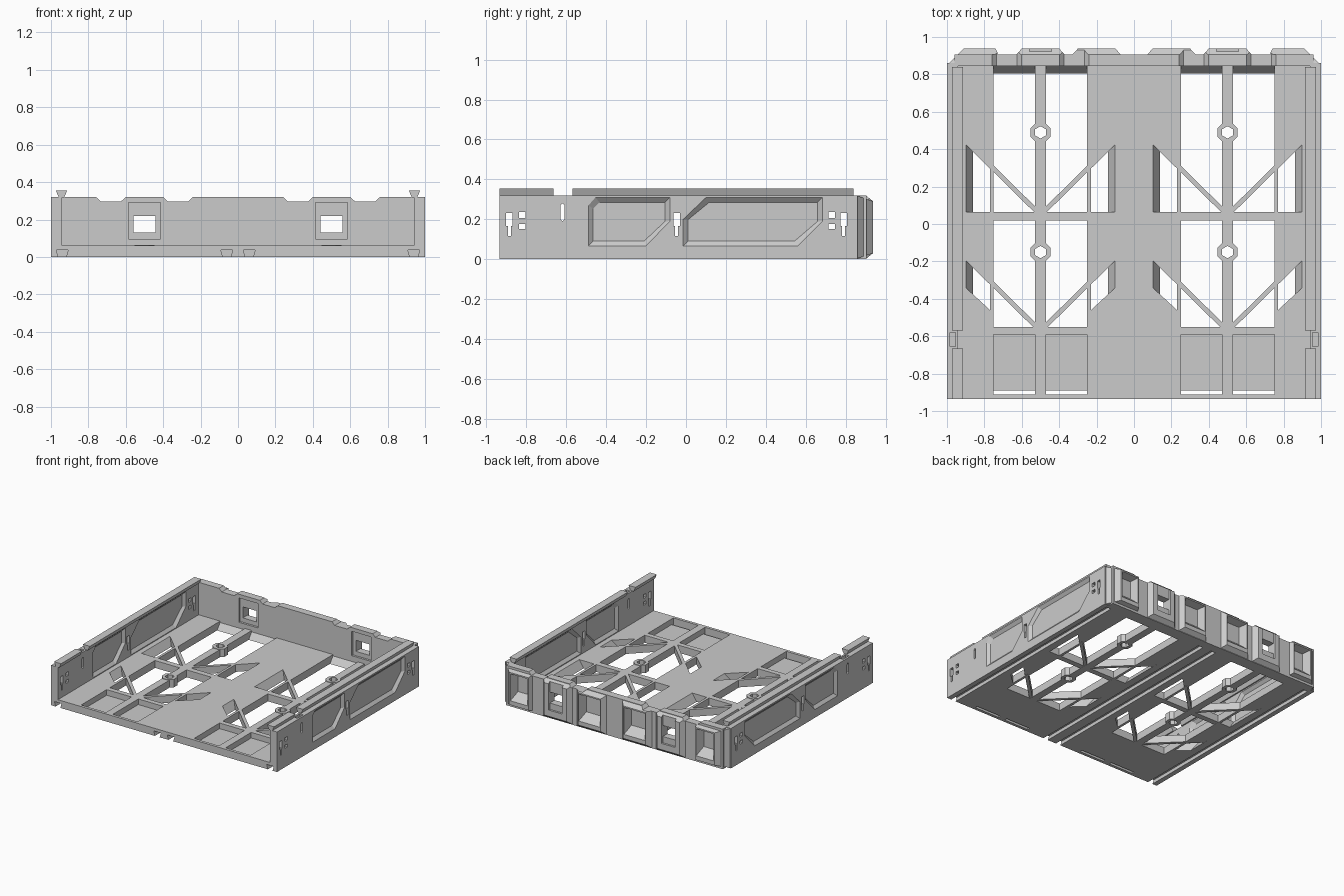
import bpy, bmesh, math

if "Cube" in bpy.data.objects:
    bpy.data.objects.remove(bpy.data.objects["Cube"])


def box(x0, x1, y0, y1, z0, z1):
    r = [(x0, y0), (x1, y0), (x1, y1), (x0, y1)]
    return [(x, y, z0) for x, y in r], [(x, y, z1) for x, y in r]


def prism(pts, axis, d0, d1, pts2=None):
    """Loft a 2D polygon along an axis, optionally to a second polygon."""
    def put(p, d):
        return {'x': (d, p[0], p[1]), 'y': (p[0], d, p[1]), 'z': (p[0], p[1], d)}[axis]
    return [put(p, d0) for p in pts], [put(p, d1) for p in (pts2 or pts)]


def solid(name, lofts):
    bm = bmesh.new()
    for a, b in lofts:
        va, vb = [bm.verts.new(p) for p in a], [bm.verts.new(p) for p in b]
        bm.faces.new(va)
        bm.faces.new(vb)
        for i in range(len(va)):
            j = (i + 1) % len(va)
            bm.faces.new((va[i], va[j], vb[j], vb[i]))
    bmesh.ops.recalc_face_normals(bm, faces=bm.faces)
    me = bpy.data.meshes.new(name)
    bm.to_mesh(me)
    bm.free()
    ob = bpy.data.objects.new(name, me)
    bpy.context.collection.objects.link(ob)
    return ob


def boolean(ob, lofts, op='DIFFERENCE'):
    tool = solid("cutter", lofts)
    tool.hide_render = True
    m = ob.modifiers.new("bool", 'BOOLEAN')
    m.operation, m.object, m.solver = op, tool, 'EXACT'
    bpy.context.view_layer.objects.active = ob
    bpy.ops.object.modifier_apply(modifier=m.name)
    bpy.data.objects.remove(tool)


def ngon(cx, cy, r, n, turn=0.0):
    return [(cx + r * math.cos(turn + 2 * math.pi * i / n),
             cy + r * math.sin(turn + 2 * math.pi * i / n)) for i in range(n)]


def rect(x0, x1, z0, z1):
    return [(x0, z0), (x1, z0), (x1, z1), (x0, z1)]


def flip(pts, s, c=0.0):
    return [(c + s * x, y) for x, y in pts]


T = 0.06      # floor thickness
H = 0.32      # wall height

# dovetail grooves under the floor
grooves = []
for x in (-0.94, -0.06, 0.06, 0.94):
    grooves.append(prism([(x - 0.018, -0.01), (x + 0.018, -0.01), (x + 0.032, 0.037),
                          (x - 0.032, 0.037)], 'y', -1.0, 0.83))

# floor plate with tapered openings and recessed front panels
floor = solid("floor", [box(-0.945, 0.945, -0.935, 0.86, 0, T)])
openings, panels = [], []
for c in (-0.5, 0.5):
    top, bot = rect(c - 0.25, c + 0.25, -0.55, 0.855), rect(c - 0.25, c + 0.25, -0.55, 0.805)
    openings.append(prism(bot, 'z', -0.001, T + 0.001, top))
    for s in (-1, 1):
        up_t = [(0.4, 0.065), (0.4, 0.46), (0.27, 0.33), (0.27, 0.065)]
        up_b = [(0.36, 0.065), (0.36, 0.42), (0.27, 0.33), (0.27, 0.065)]
        lo_t = [(0.4, -0.16), (0.27, -0.29), (0.27, -0.46), (0.4, -0.34)]
        lo_b = [(0.36, -0.2), (0.27, -0.29), (0.27, -0.46), (0.36, -0.377)]
        for t, b in ((up_t, up_b), (lo_t, lo_b)):
            openings.append(prism(flip(b, s, c), 'z', -0.001, T + 0.001, flip(t, s, c)))
        xa, xb = sorted((c + s * 0.03, c + s * 0.25))
        panels.append(box(xa, xb, -0.89, -0.59, 0.015, T + 0.01))
        openings.append(box(xa, xb, -0.912, -0.89, -0.01, T + 0.01))
boolean(floor, openings)
boolean(floor, panels)
boolean(floor, grooves)

# floor bars, screw bosses and diagonal braces
for c in (-0.5, 0.5):
    bar = solid("centre_bar", [box(c - 0.03, c + 0.03, -0.555, 0.86, 0, T)])
    bosses = (-0.15, 0.49)
    boolean(bar, [prism(ngon(c, y, 0.058, 8, math.pi / 8), 'z', 0, T + 0.004) for y in bosses], 'UNION')
    boolean(bar, [prism(ngon(c, y, 0.033, 6, math.pi / 6), 'z', -0.1, 0.1) for y in bosses])
    braces = []
    for s in (-1, 1):
        for y0, y1 in ((0.46, 0.09), (-0.16, -0.53)):
            q = [(0.4, y0), (0.025, y1), (0.025, y1 - 0.035), (0.4, y0 - 0.035)]
            braces.append(prism(flip(q, s, c), 'z', 0.002, T))
    solid("diagonal_braces", braces)
    solid("cross_bar", [box(c - 0.41, c + 0.41, 0.02, 0.065, 0.001, T)])


def inset(pts, d):
    """Shrink a polygon towards its middle by d on every side."""
    us, vs = [p[0] for p in pts], [p[1] for p in pts]
    cu, cv = (min(us) + max(us)) / 2, (min(vs) + max(vs)) / 2
    ku, kv = 1 - 2 * d / (max(us) - min(us)), 1 - 2 * d / (max(vs) - min(vs))
    return [(cu + (u - cu) * ku, cv + (v - cv) * kv) for u, v in pts]


# side walls with bevelled recesses, keyhole slots and top rails
recesses = (
    [(-0.49, 0.065), (-0.2, 0.065), (-0.08, 0.19), (-0.08, 0.31), (-0.455, 0.31), (-0.49, 0.27)],
    [(-0.015, 0.065), (0.56, 0.065), (0.685, 0.19), (0.685, 0.31), (0.1, 0.31), (-0.015, 0.2)])
for s in (-1, 1):
    wall = solid("side_wall", [box(*sorted((s * 0.94, s * 1.0)), -0.935, 0.86, 0, H)])
    dips, slots = [], []
    for r in recesses:
        dips.append(prism(r, 'x', s * 1.001, s * 0.98, inset(r, 0.025)))
        dips.append(prism(r, 'x', s * 0.939, s * 0.96, inset(r, 0.025)))
    for y in (-0.885, -0.047, 0.79):
        slots.append(prism([(y - 0.008, 0.115), (y + 0.008, 0.115), (y + 0.008, 0.165),
                            (y + 0.016, 0.165), (y + 0.016, 0.23), (y - 0.016, 0.23),
                            (y - 0.016, 0.165), (y - 0.008, 0.165)], 'x', s * 0.9, s * 1.1))
    for y in (-0.82, 0.73):
        slots.append(prism(rect(y - 0.016, y + 0.016, 0.15, 0.175), 'x', s * 0.9, s * 1.1))
        slots.append(prism(rect(y - 0.016, y + 0.016, 0.205, 0.235), 'x', s * 0.9, s * 1.1))
    slots.append(prism([(-0.63, 0.2), (-0.62, 0.19), (-0.61, 0.2), (-0.61, 0.27),
                        (-0.62, 0.28), (-0.63, 0.27)], 'x', s * 0.9, s * 1.1))
    boolean(wall, dips)
    boolean(wall, slots)
    boolean(wall, grooves)
    # latch gap in the top of the wall
    boolean(wall, [box(*sorted((s * 0.955, s * 0.985)), -0.655, -0.58, 0.295, 0.4)])
    xb, xt = sorted((s * 0.93, s * 0.958)), sorted((s * 0.913, s * 0.974))
    solid("top_rail", [prism(rect(*xb, y0, y1), 'z', H - 0.002, 0.355, rect(*xt, y0, y1))
                       for y0, y1 in ((-0.935, -0.665), (-0.57, 0.84))])

# back wall with chamfered blocks
back = solid("back_wall", [box(-0.96, 0.96, 0.845, 0.905, 0, H)])
blocks, pockets, notches, windows, keeps = [], [], [], [], []
for s in (-1, 1):
    for a0, a1, b0, b1, y0 in ((0.065, 0.335, 0.1, 0.3, 0.9), (0.365, 0.635, 0.4, 0.6, 0.9),
                               (0.70, 1.0, 0.74, 0.91, 0.85)):
        blocks.append(prism(flip(rect(a0, a1, 0, H), s), 'y', y0, 0.938,
                            flip(rect(b0, b1, 0.03, 0.29), s)))
    # bevelled pockets in the rear face
    for p0, p1 in ((0.105, 0.295), (0.745, 0.9)):
        pockets.append(prism(flip(rect(p0, p1, 0.06, 0.28), s), 'y', 0.942, 0.875,
                             flip(rect(p0 + 0.025, p1 - 0.025, 0.12, 0.265), s)))
    # dips in the top edge
    for n0, n1 in ((0.24, 0.4), (0.6, 0.76)):
        notches.append(prism(flip([(n0, H + 0.001), (n0 + 0.025, 0.297), (n1 - 0.025, 0.297),
                                   (n1, H + 0.001)], s), 'y', 0.8, 1.0))
    # latch windows with a shallow frame on both faces
    c = s * 0.5
    windows.append(box(c - 0.06, c + 0.06, 0.8, 1.0, 0.13, 0.218))
    keeps.append(box(c - 0.085, c + 0.085, 0.84, 0.862, 0.095, 0.29))
    keeps.append(box(c - 0.06, c + 0.06, 0.922, 0.96, 0.08, 0.33))
for b in blocks:
    boolean(back, [b], 'UNION')
for group in (pockets, notches, keeps, windows):
    boolean(back, group)
